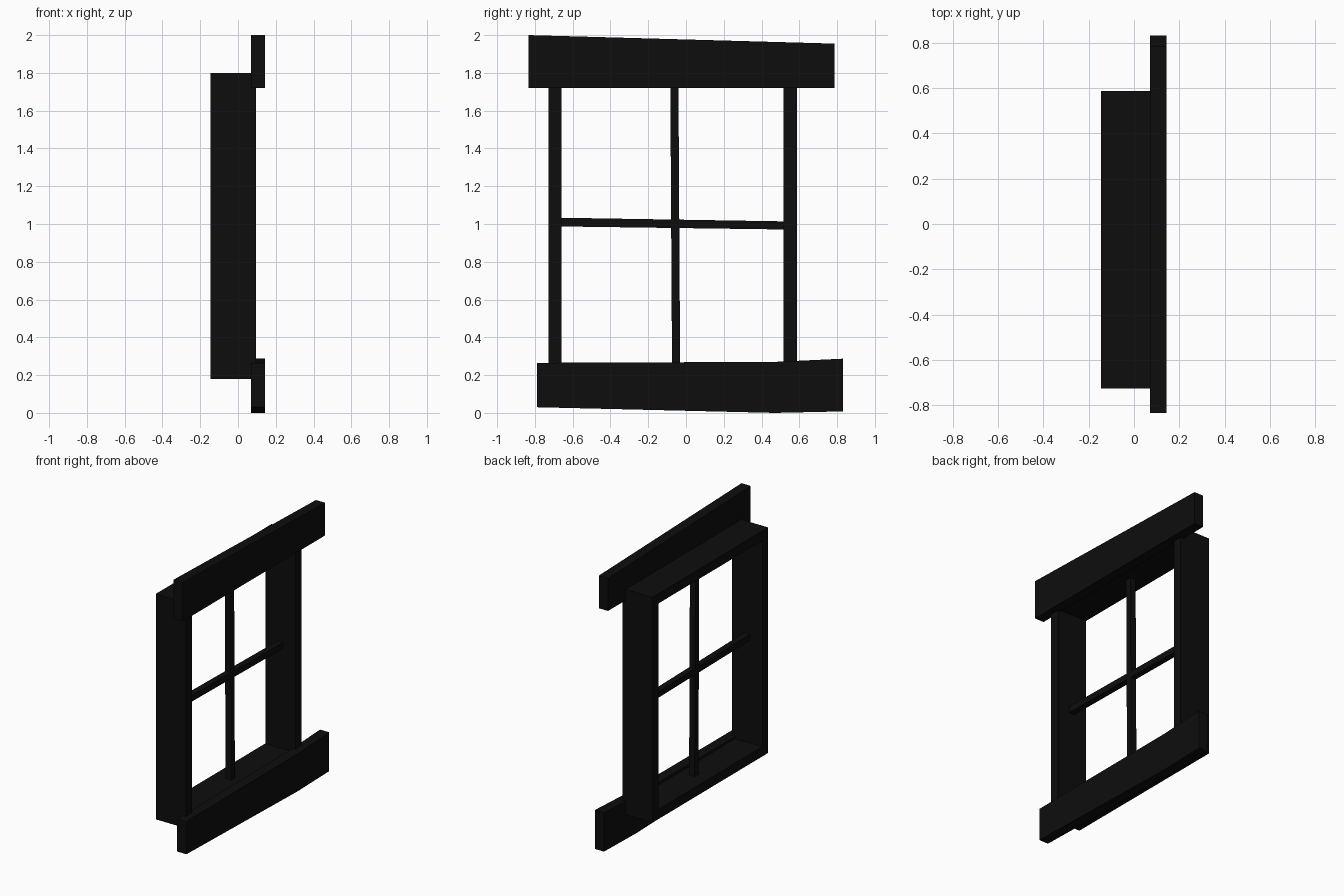
import bpy
import bmesh

cube = bpy.data.objects.get("Cube")
if cube:
    bpy.data.objects.remove(cube, do_unlink=True)

# One near-black paint for every part
paint = bpy.data.materials.new("black_paint")
paint.use_nodes = True
colour = (0.004, 0.004, 0.004, 1)
paint.diffuse_color = colour
paint.node_tree.nodes["Principled BSDF"].inputs["Base Color"].default_value = colour


def finish(name, bm):
    bmesh.ops.recalc_face_normals(bm, faces=bm.faces)
    mesh = bpy.data.meshes.new(name)
    bm.to_mesh(mesh)
    bm.free()
    mesh.materials.append(paint)
    obj = bpy.data.objects.new(name, mesh)
    bpy.context.collection.objects.link(obj)


def plank(name, outline, back, front):
    """Extrude a (y, z) outline along x from back to front."""
    bm = bmesh.new()
    face = bm.faces.new([bm.verts.new((back, y, z)) for y, z in outline])
    new = bmesh.ops.extrude_face_region(bm, geom=[face])["geom"]
    verts = [v for v in new if isinstance(v, bmesh.types.BMVert)]
    bmesh.ops.translate(bm, verts=verts, vec=(front - back, 0, 0))
    finish(name, bm)


def window_frame(outer, inner, back, front):
    """Hollow rectangular casing, joined from matching corner loops."""
    bm = bmesh.new()
    loops = []
    for x, (y0, y1, z0, z1) in ((back, outer), (front, outer),
                                (front, inner), (back, inner)):
        corners = ((y0, z0), (y1, z0), (y1, z1), (y0, z1))
        loops.append([bm.verts.new((x, y, z)) for y, z in corners])
    for k in range(4):
        a, b = loops[k], loops[(k + 1) % 4]
        for i in range(4):
            j = (i + 1) % 4
            bm.faces.new((a[i], a[j], b[j], b[i]))
    finish("window_frame", bm)


# Deep casing around the opening
window_frame((-0.727, 0.587, 0.18, 1.80), (-0.66, 0.517, 0.25, 1.73), -0.145, 0.095)

# Slightly crooked crossing glazing bars
plank("vertical_bar", [(-0.074, 0.25), (-0.031, 0.25), (-0.04, 1.73), (-0.083, 1.73)],
      -0.047, -0.003)
plank("horizontal_bar", [(-0.66, 0.987), (0.517, 0.971), (0.517, 1.014), (-0.66, 1.033)],
      -0.047, -0.003)

# Uneven boards across the face
plank("top_board", [(-0.835, 1.72), (0.785, 1.72), (0.785, 1.955), (-0.835, 2.0)],
      0.07, 0.143)
plank("bottom_board", [(-0.79, 0.03), (0.47, 0.0), (0.832, 0.008), (0.832, 0.287),
                       (0.47, 0.27), (-0.79, 0.265)], 0.07, 0.143)
